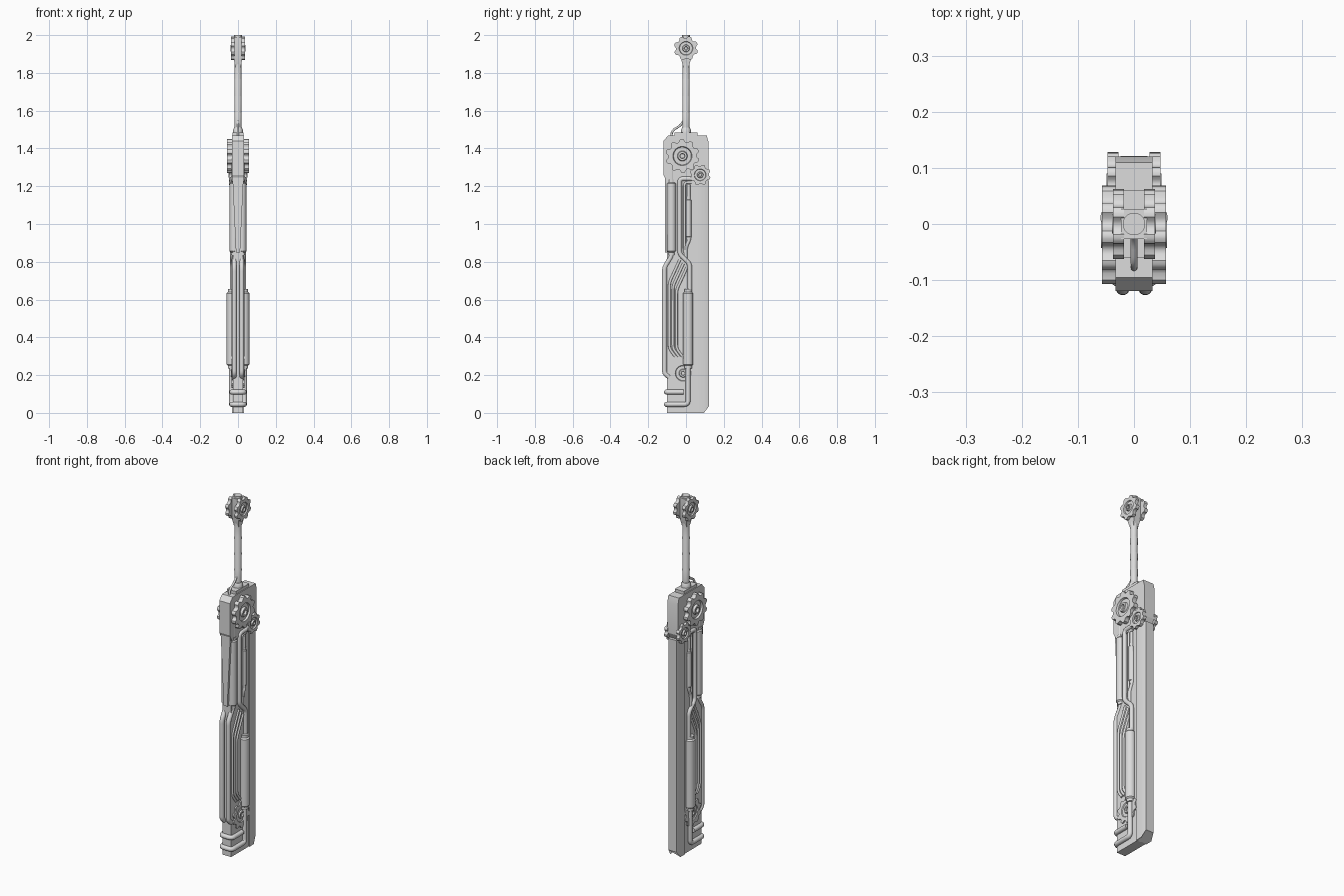
import bpy, bmesh, math
from mathutils import Vector

cube = bpy.data.objects.get("Cube")
if cube:
    bpy.data.objects.remove(cube, do_unlink=True)

grey = bpy.data.materials.new("plain grey metal")
grey.use_nodes = True
tone = (0.72, 0.72, 0.72, 1)
grey.diffuse_color = tone
grey.node_tree.nodes["Principled BSDF"].inputs["Base Color"].default_value = tone


def loft(name, loops, angle=35):
    """Skin a list of equal-length point loops and close both ends."""
    bm = bmesh.new()
    rings = [[bm.verts.new(p) for p in loop] for loop in loops]
    n = len(rings[0])
    for a, b in zip(rings, rings[1:]):
        for i in range(n):
            j = (i + 1) % n
            bm.faces.new((a[i], a[j], b[j], b[i]))
    bm.faces.new(rings[0])
    bm.faces.new(rings[-1])
    bmesh.ops.recalc_face_normals(bm, faces=bm.faces)
    mesh = bpy.data.meshes.new(name)
    bm.to_mesh(mesh)
    bm.free()
    mesh.materials.append(grey)
    mesh.shade_smooth()
    mesh.set_sharp_from_angle(angle=math.radians(angle))
    obj = bpy.data.objects.new(name, mesh)
    bpy.context.collection.objects.link(obj)
    return obj


def prism(name, profile, axis, lo, hi):
    """Extrude a flat profile along the x, y or z axis."""
    def place(p, d):
        q = list(p)
        q.insert("xyz".index(axis), d)
        return q
    return loft(name, [[place(p, d) for p in profile] for d in (lo, hi)], 20)


def rect(a0, a1, b0, b1):
    return [(a0, b0), (a1, b0), (a1, b1), (a0, b1)]


def turned(name, x, y, profile, sides=20):
    """Upright turned part from (radius, height) pairs."""
    turn = [math.tau * i / sides for i in range(sides)]
    return loft(name, [[(x + r * math.cos(t), y + r * math.sin(t), z) for t in turn]
                       for r, z in profile])


def tank(name, x, y, r, z0, z1):
    lip = r * 0.25
    turned(name, x, y, [(r - lip, z0 - 0.015), (r - lip, z0), (r, z0 + lip),
                        (r, z1 - lip), (r - lip, z1), (r - lip, z1 + 0.015)])


def tube(name, points, r, fillet=0.02, sides=12):
    """Round pipe along a path with softened corners."""
    pts = [Vector(p) for p in points]
    path = [pts[0]]
    for a, b, c in zip(pts, pts[1:], pts[2:]):
        d = min(fillet, (a - b).length * 0.45, (c - b).length * 0.45)
        p, q = b + (a - b).normalized() * d, b + (c - b).normalized() * d
        for k in range(5):
            t = k / 4
            path.append(p * (1 - t) ** 2 + b * 2 * t * (1 - t) + q * t * t)
    path.append(pts[-1])
    loops, old = [], None
    for i, p in enumerate(path):
        tan = (path[min(i + 1, len(path) - 1)] - path[max(i - 1, 0)]).normalized()
        if old is None:
            side = tan.orthogonal().normalized()
        else:
            side = old.rotation_difference(tan) @ side
        up = tan.cross(side)
        loops.append([p + (side * math.cos(t) + up * math.sin(t)) * r
                      for t in (math.tau * k / sides for k in range(sides))])
        old = tan
    loft(name, loops, 50)


def gear(name, s, y, z, r, teeth, x0, x1):
    """Toothed wheel with a recessed web and raised hub, facing sideways."""
    n = teeth * 8
    shape = (0.82, 0.82, 0.86, 0.97, 1, 1, 0.97, 0.86)

    def ring(x, radius, toothed=False):
        return [(s * x,
                 y + radius * (shape[i % 8] if toothed else 1) * math.cos(math.tau * i / n),
                 z + radius * (shape[i % 8] if toothed else 1) * math.sin(math.tau * i / n))
                for i in range(n)]
    web = x1 - (x1 - x0) * 0.35
    loft(name, [ring(x0, r, True), ring(x1, r, True), ring(x1, r * 0.56), ring(web, r * 0.52),
                ring(web, r * 0.3), ring(x1 + 0.002, r * 0.26),
                ring(x1 + 0.002, r * 0.15), ring(web, r * 0.13)])


# Body: thin core, chamfered back spine, and tapering front rib
prism("body_core", rect(-0.027, 0.027, -0.1, 0.06), "z", 0, 1.23)
spine = prism("back_spine", [(-0.032, 0.055), (0.032, 0.055), (0.032, 0.095),
                             (0.024, 0.121), (-0.024, 0.121), (-0.032, 0.095)], "z", 0, 1.23)
for v in spine.data.vertices:
    if v.co.y > 0.11 and v.co.z < 0.01:
        v.co.z = 0.035
prism("front_rib", [(-0.03, 1.26), (0.03, 1.26), (0.011, 0.85), (-0.011, 0.85)],
      "y", -0.112, -0.09)

# Head block and the stepped base of the rod
prism("head_block", [(-0.119, 1.44), (-0.095, 1.468), (0.11, 1.468), (0.12, 1.43),
                     (0.12, 1.26), (0.1, 1.22), (-0.1, 1.22), (-0.119, 1.26)],
      "x", -0.033, 0.033)
prism("rod_base_plate", rect(-0.028, 0.028, -0.06, 0.06), "z", 1.46, 1.485)
turned("rod_collar", 0, 0, [(0.026, 1.48), (0.026, 1.5), (0.02, 1.51)])

# Rod made of slightly flared sections
sections = []
for k in range(4):
    low = 1.5 + k * 0.09
    sections += [(0.0175, low), (0.0195, low + 0.085)]
turned("rod", 0, 0, sections)

# Block at the tip of the rod
loft("tip_block", [[(x * w, y * d, z) for x, y in rect(-1, 1, -1, 1)]
                   for w, d, z in ((0.015, 0.015, 1.83), (0.023, 0.027, 1.88),
                                   (0.023, 0.027, 1.99))], 20)
turned("tip_cap", 0, 0, [(0.02, 1.985), (0.02, 2.0)])

# Thin cable from the rod to the head
tube("rod_cable", [(0, -0.012, 1.55), (0, -0.03, 1.52), (0, -0.074, 1.495),
                   (0, -0.08, 1.45)], 0.006)

# Pipes that wrap round the front of the foot
tube("lower_wrap_pipe", [(0.034, 0.011, 0.25), (0.034, 0.011, 0.045), (0.034, -0.104, 0.045),
                         (-0.034, -0.104, 0.045), (-0.034, 0.011, 0.045),
                         (-0.034, 0.011, 0.25)], 0.013)
tube("upper_wrap_pipe", [(0.034, -0.012, 0.11), (0.034, -0.104, 0.11),
                         (-0.034, -0.104, 0.11), (-0.034, -0.012, 0.11)], 0.013)

# Gears, tanks and pipes on each flank
for s, side in ((1, "left"), (-1, "right")):
    gear(side + "_large_gear", s, -0.019, 1.36, 0.09, 10, 0.028, 0.057)
    gear(side + "_small_gear", s, 0.075, 1.26, 0.056, 8, 0.028, 0.047)
    gear(side + "_tip_gear", s, 0, 1.93, 0.065, 8, 0.018, 0.037)
    gear(side + "_foot_gear", s, -0.015, 0.21, 0.075, 10, 0.02, 0.034)

    tank(side + "_main_tank", s * 0.033, 0.011, 0.027, 0.25, 0.64)
    tank(side + "_front_tank", s * 0.02, -0.077, 0.024, 0.85, 1.22)
    tank(side + "_slim_tank", s * 0.028, 0.014, 0.014, 0.93, 1.13)

    def flank_pipe(name, x, path, r):
        tube(side + name, [(s * x, y, z) for y, z in path], r)

    flank_pipe("_main_pipe", 0.032, [(0.02, 0.64), (0.02, 0.79), (-0.034, 0.84),
                                     (-0.034, 1.24), (0.03, 1.24)], 0.012)
    flank_pipe("_front_pipe", 0.02, [(-0.077, 0.86), (-0.077, 0.83), (-0.114, 0.77),
                                     (-0.114, 0.21), (-0.09, 0.19)], 0.013)
    flank_pipe("_front_tank_feed", 0.022, [(-0.077, 1.22), (-0.077, 1.32)], 0.014)
    flank_pipe("_slim_pipe", 0.028, [(0.03, 1.22), (-0.008, 1.22), (-0.008, 0.86),
                                     (0.0, 0.82)], 0.007)
    flank_pipe("_slim_tank_pipe", 0.028, [(0.014, 1.21), (0.014, 1.13), (0.02, 1.1),
                                          (0.02, 0.92), (0.0, 0.88), (0.0, 0.8)], 0.009)
    for i in range(3):
        y = -0.088 + i * 0.019
        flank_pipe("_thin_pipe_%d" % (i + 1), 0.027,
                   [(y + 0.055, 0.81 - i * 0.02), (y, 0.69 - i * 0.02),
                    (y, 0.34), (y + 0.03, 0.3)], 0.007)
